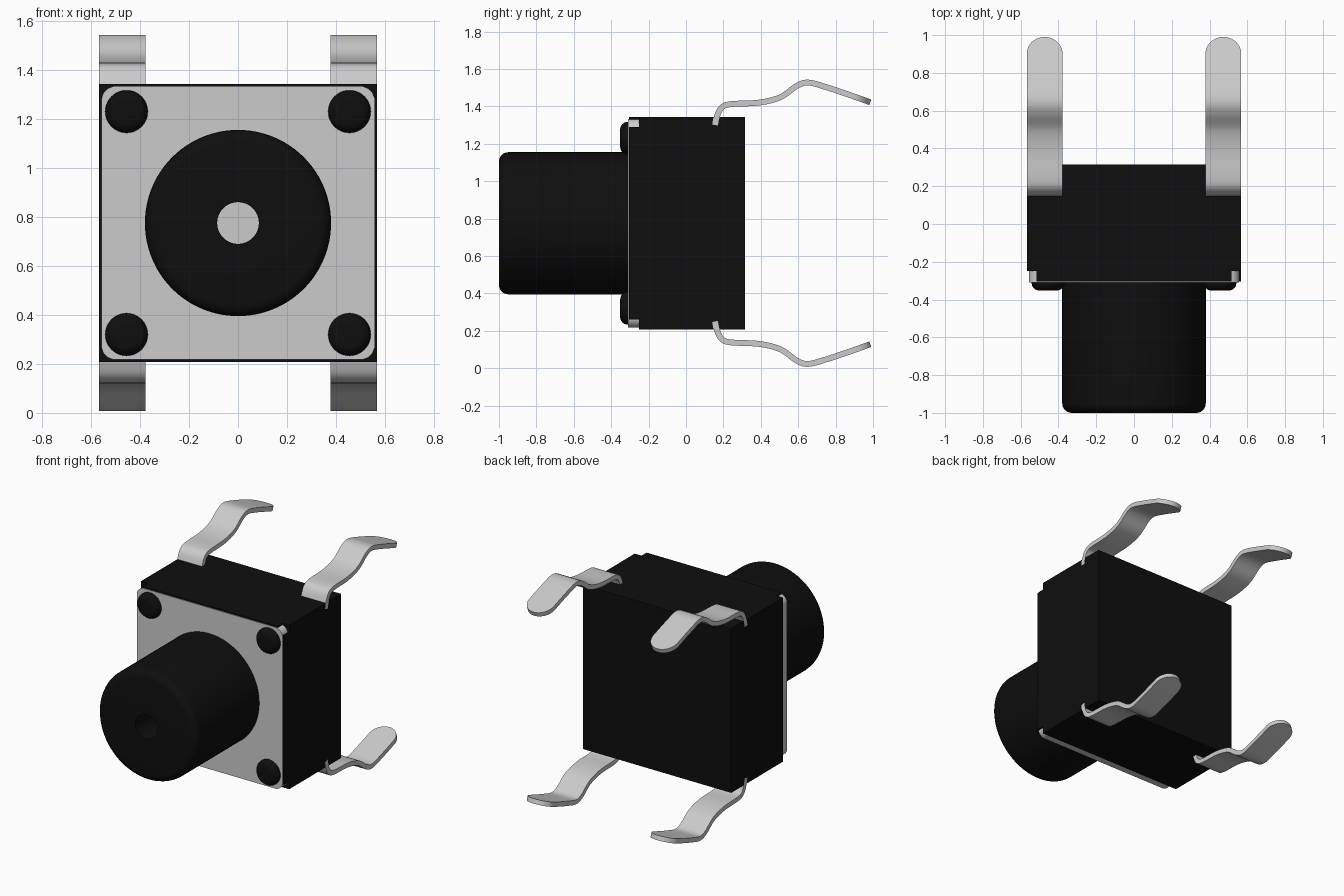
import bpy, bmesh, math
from mathutils import Vector

cube = bpy.data.objects.get("Cube")
if cube:
    bpy.data.objects.remove(cube, do_unlink=True)

ZC = 0.775      # height of the switch axis
HALF = 0.567    # half width of the square housing


def material(name, value, rough):
    m = bpy.data.materials.new(name)
    m.use_nodes = True
    col = (value, value, value, 1)
    m.diffuse_color = col
    bsdf = m.node_tree.nodes["Principled BSDF"]
    bsdf.inputs["Base Color"].default_value = col
    bsdf.inputs["Roughness"].default_value = rough
    return m


BLACK = material("black plastic", 0.0045, 0.6)
METAL = material("light grey metal", 0.6, 0.5)


def finish(name, bm, mat, smooth=False):
    bmesh.ops.recalc_face_normals(bm, faces=bm.faces)
    me = bpy.data.meshes.new(name)
    bm.to_mesh(me)
    bm.free()
    me.materials.append(mat)
    ob = bpy.data.objects.new(name, me)
    bpy.context.collection.objects.link(ob)
    if smooth:
        bpy.ops.object.select_all(action='DESELECT')
        ob.select_set(True)
        bpy.context.view_layer.objects.active = ob
        bpy.ops.object.shade_smooth_by_angle(angle=math.radians(35))
    return ob


def box(name, lo, hi, mat):
    bm = bmesh.new()
    bmesh.ops.create_cube(bm, size=1)
    for v in bm.verts:
        v.co = Vector([(a + b) / 2 + c * (b - a) for a, b, c in zip(lo, hi, v.co)])
    return finish(name, bm, mat)


def lathe(name, profile, cx, cz, mat, closed=False, steps=64):
    """Spin (radius, y) points about an axis parallel to y."""
    bm = bmesh.new()
    vs = [bm.verts.new((cx + r, y, cz)) for r, y in profile]
    es = [bm.edges.new(p) for p in zip(vs, vs[1:])]
    if closed:
        es.append(bm.edges.new((vs[-1], vs[0])))
    bmesh.ops.spin(bm, geom=vs + es, cent=(cx, 0, cz), axis=(0, 1, 0),
                   angle=math.tau, steps=steps)
    bmesh.ops.remove_doubles(bm, verts=bm.verts, dist=1e-4)
    return finish(name, bm, mat, True)


def rounded(r, y, f, n=6):
    """Quarter-round rim of radius f where a front face at y meets radius r."""
    return [(r - f + f * math.sin(a), y + f - f * math.cos(a))
            for a in (math.pi / 2 * i / n for i in range(n + 1))]


# Housing with raised rims along its top and one side, open at the corners
box("housing", (-HALF, -0.25, ZC - HALF), (HALF, 0.316, ZC + HALF), BLACK)
box("top_rim", (-0.515, -0.305, ZC + 0.5), (0.515, -0.25, ZC + HALF), BLACK)
box("side_rim", (0.5, -0.305, ZC - 0.515), (HALF, -0.25, ZC + 0.515), BLACK)

# Front cover plate with rounded corners
bm = bmesh.new()
half, rad = 0.557, 0.055
ring = []
for q in range(4):
    mid = math.pi / 4 + q * math.pi / 2
    cx = math.copysign(half - rad, math.cos(mid))
    cz = math.copysign(half - rad, math.sin(mid))
    for i in range(9):
        a = (q + i / 8) * math.pi / 2
        ring.append(bm.verts.new((cx + rad * math.cos(a), -0.31, ZC + cz + rad * math.sin(a))))
face = bm.faces.new(ring)
ext = bmesh.ops.extrude_face_region(bm, geom=[face], use_keep_orig=True)
bmesh.ops.translate(bm, vec=(0, 0.065, 0),
                    verts=[g for g in ext["geom"] if isinstance(g, bmesh.types.BMVert)])
finish("cover_plate", bm, METAL, True)

# Plunger: a thick tube whose bore reaches down to the plate
lathe("plunger", [(0.085, -0.309), (0.085, -1.0)] + rounded(0.38, -1.0, 0.05) + [(0.38, -0.309)],
      0, ZC, BLACK, closed=True, steps=96)

# Four corner rivets
for sx, side in ((1, "left"), (-1, "right")):
    for sz, level in ((1, "upper"), (-1, "lower")):
        lathe(f"{level}_{side}_rivet", [(0, -0.352)] + rounded(0.087, -0.352, 0.04) + [(0.087, -0.28)],
              sx * 0.455, ZC + sz * 0.455, BLACK, steps=40)

# Centre line of a bent terminal: (y, z)
PATH = [Vector(p) for p in (
    (0.155, 1.30), (0.165, 1.345), (0.19, 1.393), (0.24, 1.412), (0.39, 1.42), (0.505, 1.449),
    (0.592, 1.509), (0.655, 1.527), (0.752, 1.502), (0.87, 1.463), (0.985, 1.422))]


def spline(pts, n=6):
    """Smooth curve through the points."""
    p = [2 * pts[0] - pts[1]] + pts + [2 * pts[-1] - pts[-2]]
    out = []
    for i in range(1, len(p) - 2):
        a, b, c, d = p[i - 1:i + 3]
        for t in (k / n for k in range(n)):
            out.append(0.5 * (2 * b + (c - a) * t + (2 * a - 5 * b + 4 * c - d) * t * t
                              + (3 * b - a - 3 * c + d) * t ** 3))
    return out


def terminal(name, cx, sz):
    w, th = 0.0945, 0.0155
    pts = spline(PATH[:-1])
    # Close stations toward the round tip
    start, end = PATH[-2], PATH[-1]
    length = (end - start).length
    pts += [start + (end - start) * (1 - (1 - k / 14) ** 2) for k in range(15)]
    bm = bmesh.new()
    prev = None
    for i, p in enumerate(pts):
        t = (pts[min(i + 1, len(pts) - 1)] - pts[max(i - 1, 0)]).normalized()
        nrm = Vector((-t.y, t.x)) * th
        gap = max(0.0, w - (end - p).length)
        hw = max(math.sqrt(max(w * w - gap * gap, 0)), 0.004)
        loop = []
        for sx, sn in ((-1, -1), (1, -1), (1, 1), (-1, 1)):
            q = p + nrm * sn
            loop.append(bm.verts.new((cx + sx * hw, q.x, ZC + sz * (q.y - ZC))))
        if prev:
            for k in range(4):
                bm.faces.new((prev[k], prev[(k + 1) % 4], loop[(k + 1) % 4], loop[k]))
        else:
            bm.faces.new(loop)
        prev = loop
    bm.faces.new(prev)
    finish(name, bm, METAL, True)


for sx, side in ((1, "left"), (-1, "right")):
    for sz, level in ((1, "upper"), (-1, "lower")):
        terminal(f"{level}_{side}_terminal", sx * 0.473, sz)
